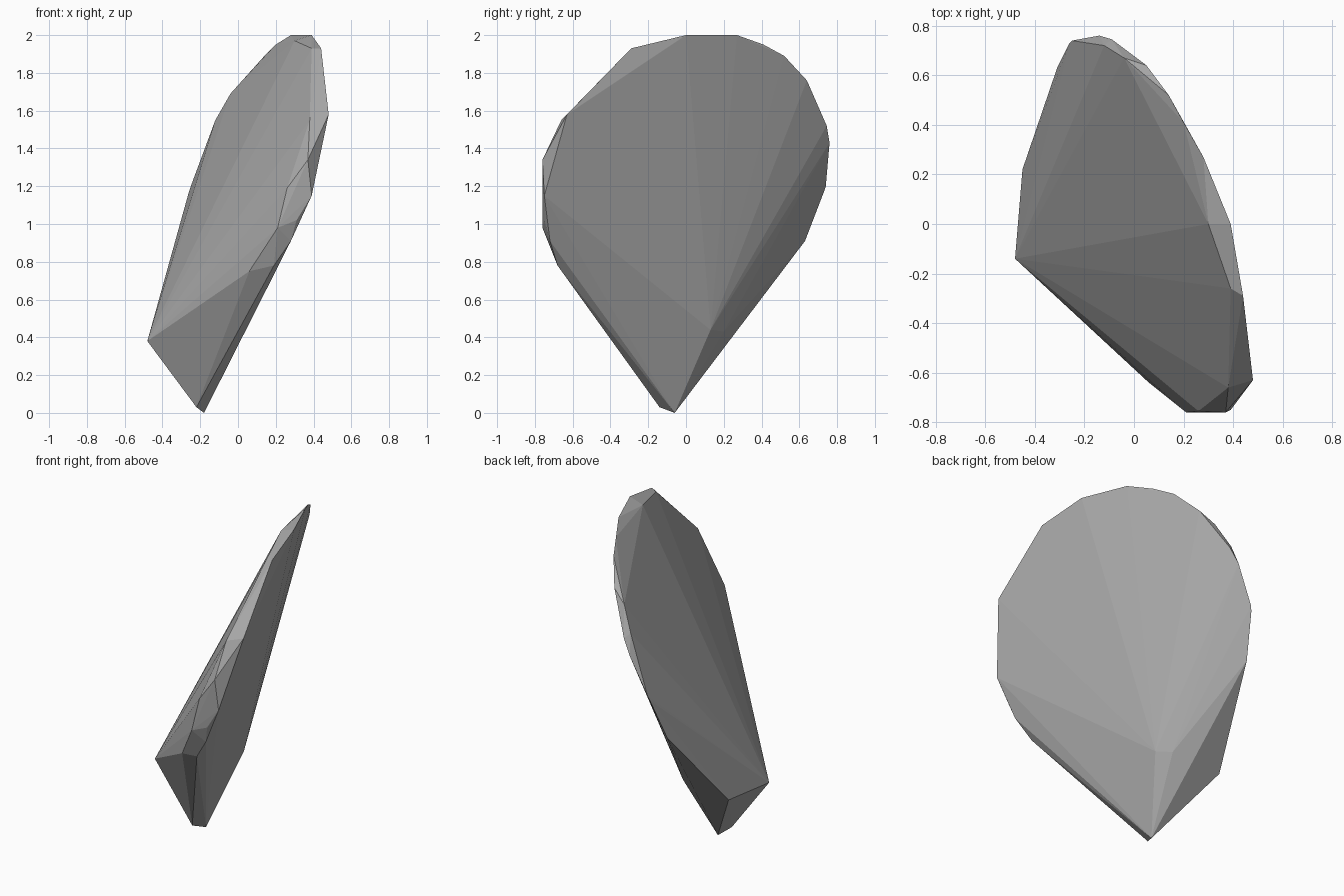
import bpy, bmesh

# Corners of the faceted stone flake
corners = [
    # pointed foot
    (-0.18, -0.06, 0.0), (-0.22, -0.14, 0.03),
    # thick heel
    (-0.48, -0.14, 0.38), (-0.41, -0.11, 0.43), (-0.45, 0.22, 0.40),
    (-0.12, 0.20, 0.43), (-0.05, 0.13, 0.44),
    # back rim, rising
    (-0.31, 0.63, 0.91), (-0.26, 0.73, 1.17), (-0.25, 0.74, 1.20),
    (-0.14, 0.76, 1.43), (-0.09, 0.745, 1.52), (-0.12, 0.72, 1.55),
    (-0.04, 0.67, 1.69), (0.05, 0.64, 1.76), (0.14, 0.52, 1.89),
    (0.20, 0.41, 1.95),
    # crown
    (0.28, 0.27, 2.0), (0.39, 0.0, 2.0), (0.30, 0.0, 1.97),
    (0.44, -0.29, 1.93), (0.39, -0.26, 1.93),
    # front rim, falling
    (0.48, -0.63, 1.58), (0.38, -0.66, 1.55), (0.37, -0.76, 1.34),
    (0.26, -0.755, 1.19), (0.39, -0.75, 1.15), (0.31, -0.75, 1.02),
    (0.21, -0.76, 0.98), (0.28, -0.72, 0.91), (0.19, -0.68, 0.78),
    (0.06, -0.64, 0.75),
]

# Wrap the corners in a convex shell
bm = bmesh.new()
for c in corners:
    bm.verts.new(c)
hull = bmesh.ops.convex_hull(bm, input=bm.verts)
loose = [v for v in bm.verts if not v.link_faces]
bmesh.ops.delete(bm, geom=loose, context='VERTS')
bmesh.ops.recalc_face_normals(bm, faces=bm.faces)

mesh = bpy.data.meshes.new("stone_flake")
bm.to_mesh(mesh)
bm.free()

# Plain grey stone
stone = bpy.data.materials.new("grey stone")
stone.diffuse_color = (0.40, 0.40, 0.40, 1)
mesh.materials.append(stone)

flake = bpy.data.objects.new("stone_flake", mesh)
bpy.context.collection.objects.link(flake)
